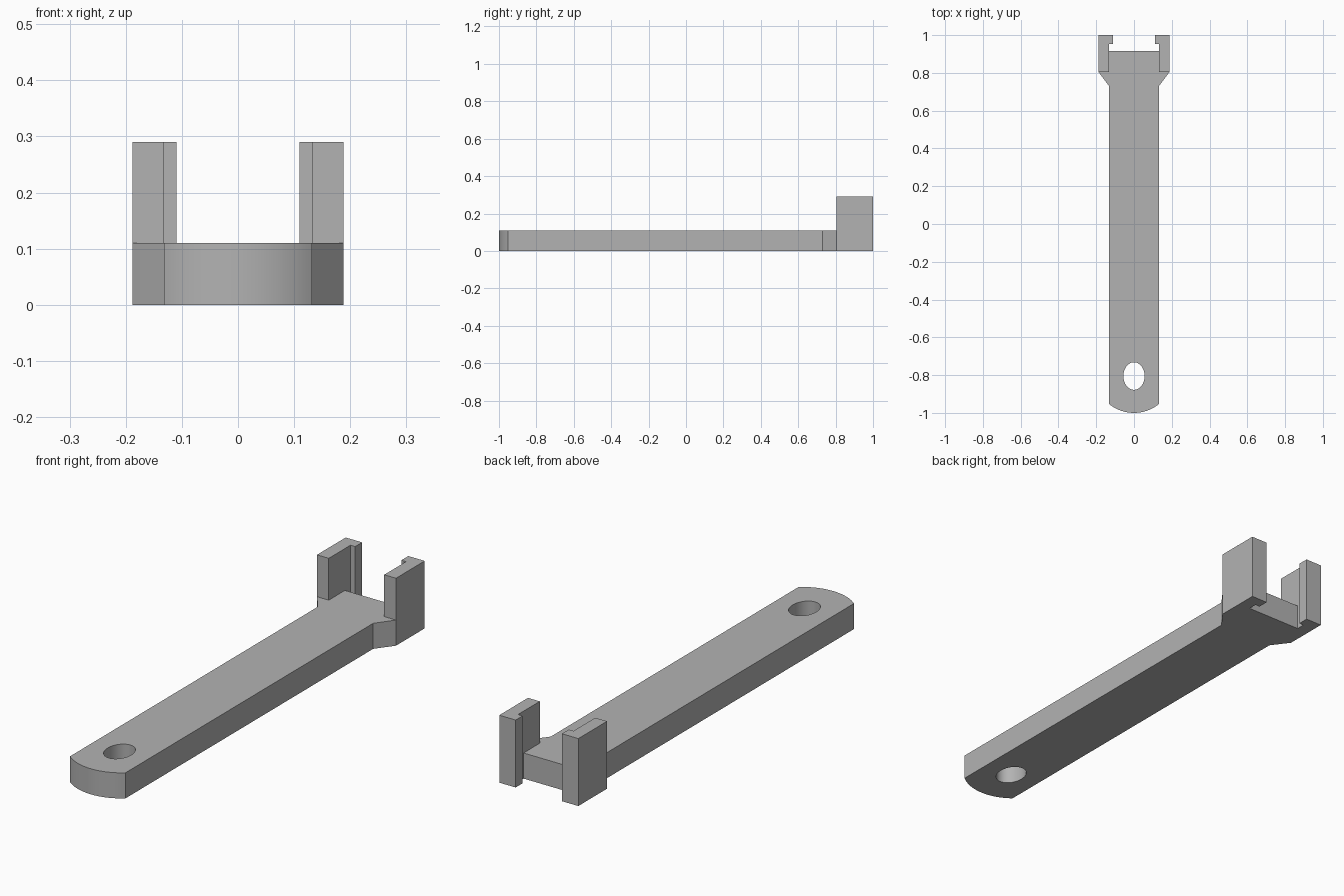
import bpy, bmesh, math

cube = bpy.data.objects.get("Cube")
if cube:
    bpy.data.objects.remove(cube)

grey = bpy.data.materials.new("plain grey")
grey.use_nodes = True
colour = (0.45, 0.45, 0.45, 1)
grey.diffuse_color = colour
grey.node_tree.nodes["Principled BSDF"].inputs["Base Color"].default_value = colour


def prism(name, outline, z0, z1):
    """Extrude a flat outline from z0 to z1."""
    bm = bmesh.new()
    face = bm.faces.new([bm.verts.new((x, y, z0)) for x, y in outline])
    top = bmesh.ops.extrude_face_region(bm, geom=[face])
    verts = [v for v in top["geom"] if isinstance(v, bmesh.types.BMVert)]
    bmesh.ops.translate(bm, verts=verts, vec=(0, 0, z1 - z0))
    bmesh.ops.recalc_face_normals(bm, faces=bm.faces)
    mesh = bpy.data.meshes.new(name)
    bm.to_mesh(mesh)
    bm.free()
    mesh.materials.append(grey)
    obj = bpy.data.objects.new(name, mesh)
    bpy.context.collection.objects.link(obj)
    return obj


def combine(target, other, operation):
    """Apply a boolean and remove the spent helper."""
    mod = target.modifiers.new(operation, "BOOLEAN")
    mod.operation = operation
    mod.solver = "EXACT"
    mod.object = other
    bpy.context.view_layer.objects.active = target
    bpy.ops.object.modifier_apply(modifier=mod.name)
    bpy.data.objects.remove(other)


HALF, WIDE = 0.132, 0.188      # handle and clip half widths
SHOULDER, CLIP = 0.73, 0.805   # start and end of the flare
THICK, HEIGHT = 0.11, 0.29

# Handle: rounded front end, flared shoulders, tongue between the clip arms
sag = 0.047
radius = (HALF ** 2 + sag ** 2) / (2 * sag)
sweep = math.asin(HALF / radius)
steps = 24
arc = [(radius * math.sin(a), radius - 1 - radius * math.cos(a))
       for a in (sweep * (2 * i / steps - 1) for i in range(steps + 1))]
right_edge = [(HALF, SHOULDER), (WIDE, CLIP), (WIDE - 0.02, CLIP + 0.01),
              (HALF + 0.01, 0.915)]
left_edge = [(-x, y) for x, y in reversed(right_edge)]
handle = prism("handle_with_clip", arc + right_edge + left_edge, 0, THICK)

# Hanging hole
hole = prism("hole_cutter", [(0.056 * math.cos(a), -0.805 + 0.073 * math.sin(a))
             for a in (math.tau * i / 48 for i in range(48))], -0.1, 0.3)
hole.hide_render = True
combine(handle, hole, "DIFFERENCE")

# Clip arms, each with an inward lip at the back
arm = [(HALF, CLIP), (WIDE, CLIP), (WIDE, 1), (0.11, 1), (0.11, 0.953), (HALF, 0.953)]
for name, side in (("left_arm", 1), ("right_arm", -1)):
    combine(handle, prism(name, [(side * x, y) for x, y in arm], 0, HEIGHT), "UNION")

bpy.ops.object.select_all(action="DESELECT")
handle.select_set(True)
bpy.context.view_layer.objects.active = handle
bpy.ops.object.shade_smooth_by_angle(angle=math.radians(25))
